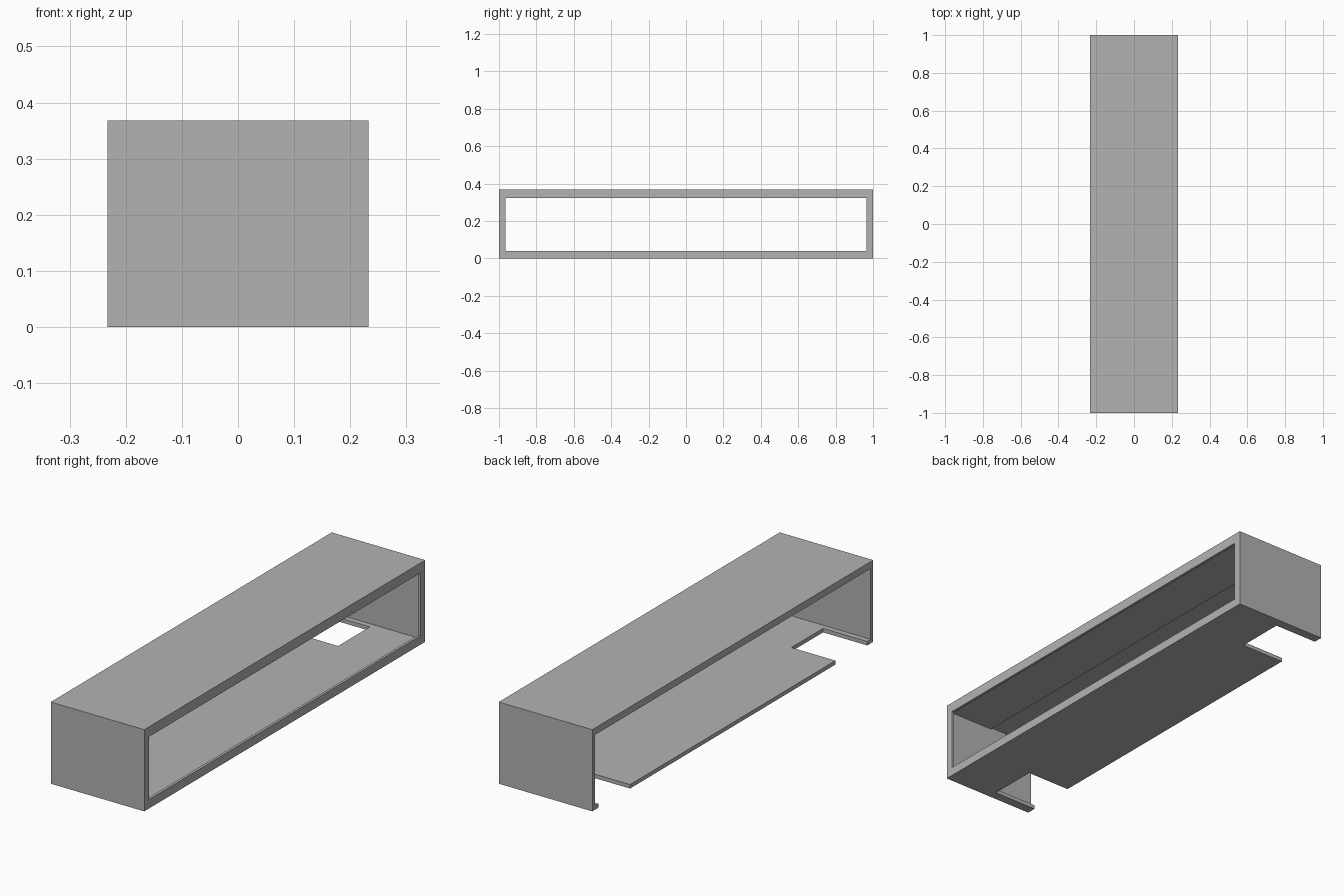
import bpy
import bmesh

cube = bpy.data.objects.get("Cube")
if cube:
    bpy.data.objects.remove(cube, do_unlink=True)

# Overall size and thicknesses
HALF_X, HALF_Y, TOP = 0.233, 1.0, 0.368
WALL = 0.018

grey = bpy.data.materials.new("plain grey")
grey.use_nodes = True
colour = (0.448, 0.448, 0.448, 1)
grey.diffuse_color = colour
grey.node_tree.nodes["Principled BSDF"].inputs["Base Color"].default_value = colour


def prism(name, profile, y0, y1):
    """Extrude an x-z profile along y."""
    bm = bmesh.new()
    face = bm.faces.new([bm.verts.new((x, y0, z)) for x, z in profile])
    new = bmesh.ops.extrude_face_region(bm, geom=[face])["geom"]
    verts = [v for v in new if isinstance(v, bmesh.types.BMVert)]
    bmesh.ops.translate(bm, verts=verts, vec=(0, y1 - y0, 0))
    bmesh.ops.recalc_face_normals(bm, faces=bm.faces)
    mesh = bpy.data.meshes.new(name)
    bm.to_mesh(mesh)
    bm.free()
    mesh.materials.append(grey)
    obj = bpy.data.objects.new(name, mesh)
    bpy.context.collection.objects.link(obj)
    return obj


def block(name, x0, x1, y0, y1, z0, z1):
    return prism(name, [(x0, z0), (x1, z0), (x1, z1), (x0, z1)], y0, y1)


def cut(target, cutter):
    mod = target.modifiers.new("cut", "BOOLEAN")
    mod.operation, mod.solver, mod.object = "DIFFERENCE", "EXACT", cutter
    bpy.context.view_layer.objects.active = target
    bpy.ops.object.modifier_apply(modifier=mod.name)
    bpy.data.objects.remove(cutter, do_unlink=True)


# Outer shell
shell = block("open_box_shell", -HALF_X, HALF_X, -HALF_Y, HALF_Y, 0, TOP)

# Hollow inside, open on one long side, with a shallow step in the ceiling
lip = HALF_X - 0.012
cavity = [(-0.5, WALL), (lip, WALL), (lip, 0.33), (-0.005, 0.33),
          (-0.005, 0.337), (-0.5, 0.337)]
cut(shell, prism("cavity_cutter", cavity, WALL - HALF_Y, HALF_Y - WALL))

# Framed window on the other long side
cut(shell, block("window_cutter", 0.1, 0.5, -0.965, 0.965, 0.04, 0.323))

# Floor notches near both ends
for side in (-1, 1):
    y0, y1 = sorted((side * 0.731, side * 0.957))
    cut(shell, block("notch_cutter", -0.5, -0.013, y0, y1, -0.1, 0.1))
